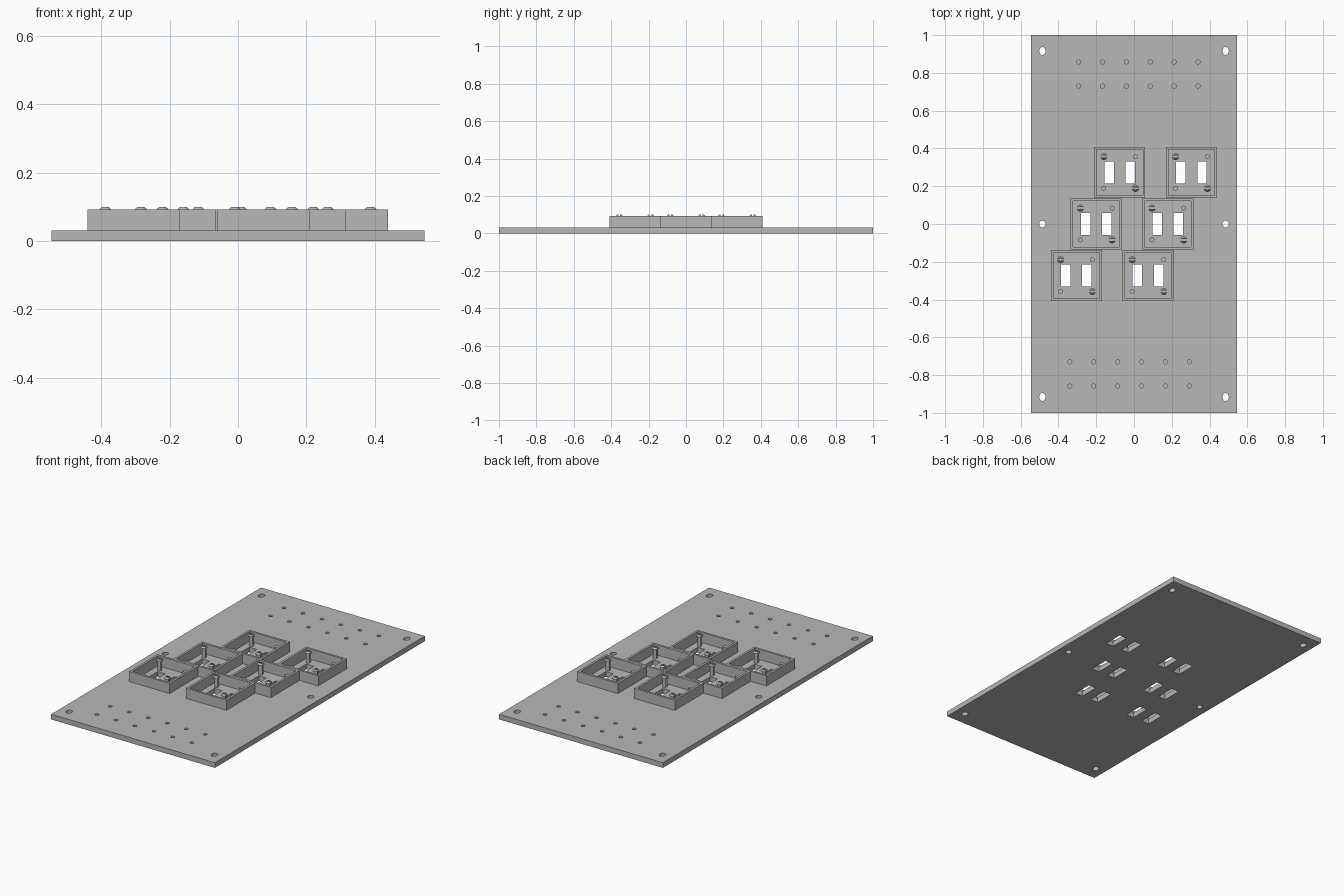
import bpy, bmesh, math

if "Cube" in bpy.data.objects:
    bpy.data.objects.remove(bpy.data.objects["Cube"])

grey = bpy.data.materials.new("grey plastic")
grey.diffuse_color = (0.48, 0.48, 0.48, 1)
grey.use_nodes = True
grey.node_tree.nodes["Principled BSDF"].inputs["Base Color"].default_value = grey.diffuse_color

W, L, T = 1.092, 2.0, 0.031        # base plate
SIZE, WALL, RIM = 0.271, 0.013, 0.092   # socket frames
PIN = 0.084                         # pin offset from a socket centre
SOCKETS = [(-0.305, -0.273), (0.074, -0.273), (-0.2, 0), (0.179, 0),
           (-0.076, 0.273), (0.304, 0.273)]


def finish(name, bm):
    bmesh.ops.recalc_face_normals(bm, faces=bm.faces)
    me = bpy.data.meshes.new(name)
    bm.to_mesh(me)
    bm.free()
    me.materials.append(grey)
    ob = bpy.data.objects.new(name, me)
    bpy.context.collection.objects.link(ob)
    return ob


def loft(bm, rings):
    """Closed solid through equal-length rings of points."""
    vs = [[bm.verts.new(p) for p in ring] for ring in rings]
    n = len(vs[0])
    for a, b in zip(vs, vs[1:]):
        for i in range(n):
            j = (i + 1) % n
            bm.faces.new((a[i], a[j], b[j], b[i]))
    bm.faces.new(vs[0][::-1])
    bm.faces.new(vs[-1])


def rect(x, y, w, d, z):
    return [(x + sx * w / 2, y + sy * d / 2, z)
            for sx, sy in ((-1, -1), (1, -1), (1, 1), (-1, 1))]


def oval(x, y, rx, ry, z, n=20):
    return [(x + rx * math.cos(2 * math.pi * i / n),
             y + ry * math.sin(2 * math.pi * i / n), z) for i in range(n)]


def half_disc(x, y, r, gap, side, z, n=10):
    a = math.asin(gap / r)
    return [(x + r * math.cos(a + (math.pi - 2 * a) * i / n),
             y + side * r * math.sin(a + (math.pi - 2 * a) * i / n), z)
            for i in range(n + 1)]


# base plate
bm = bmesh.new()
loft(bm, [rect(0, 0, W, L, 0), rect(0, 0, W, L, T)])
plate = finish("base_plate", bm)

# holes and slots in the plate
bm = bmesh.new()
for x in (-0.485, 0.485):
    for y in (-0.916, 0, 0.916):
        ry = 0.021 if y else 0.018
        loft(bm, [oval(x, y, 0.017, ry, z) for z in (-0.05, 0.08)])
for k in range(6):
    for x0, side in ((-0.294, 1), (-0.34, -1)):
        for y in (0.73, 0.858):
            loft(bm, [oval(x0 + 0.1266 * k, side * y, 0.011, 0.011, z, 16)
                      for z in (0.01, 0.08)])
for x, y in SOCKETS:
    for s in (-1, 1):
        loft(bm, [rect(x + s * 0.056, y, 0.05, 0.118, z) for z in (-0.05, 0.08)])
cutter = finish("hole_cutter", bm)
cutter.hide_render = True
mod = plate.modifiers.new("holes", 'BOOLEAN')
mod.operation = 'DIFFERENCE'
mod.solver = 'EXACT'
mod.object = cutter
bpy.context.view_layer.objects.active = plate
bpy.ops.object.modifier_apply(modifier=mod.name)
bpy.data.objects.remove(cutter)

for i, (x, y) in enumerate(SOCKETS, 1):
    # square frame wall
    bm = bmesh.new()
    inner = SIZE - 2 * WALL
    rings = [rect(x, y, SIZE, SIZE, T), rect(x, y, SIZE, SIZE, RIM),
             rect(x, y, inner, inner, RIM), rect(x, y, inner, inner, T)]
    vs = [[bm.verts.new(p) for p in r] for r in rings]
    for a, b in zip(vs, vs[1:] + vs[:1]):
        for k in range(4):
            j = (k + 1) % 4
            bm.faces.new((a[k], a[j], b[j], b[k]))
    finish(f"socket_frame_{i}", bm)

    # plain locating posts
    bm = bmesh.new()
    for s in (-1, 1):
        loft(bm, [oval(x + s * PIN, y + s * PIN, 0.013, 0.013, z, 16)
                  for z in (T, 0.07)])
    finish(f"locating_posts_{i}", bm)

    # split snap pins with hooked heads
    bm = bmesh.new()
    for s in (-1, 1):
        for side in (-1, 1):
            loft(bm, [half_disc(x + s * PIN, y - s * PIN, r, 0.005, side, z)
                      for r, z in ((0.013, T), (0.013, 0.087), (0.019, 0.089),
                                   (0.019, 0.092), (0.011, 0.1))])
    finish(f"snap_pins_{i}", bm)
